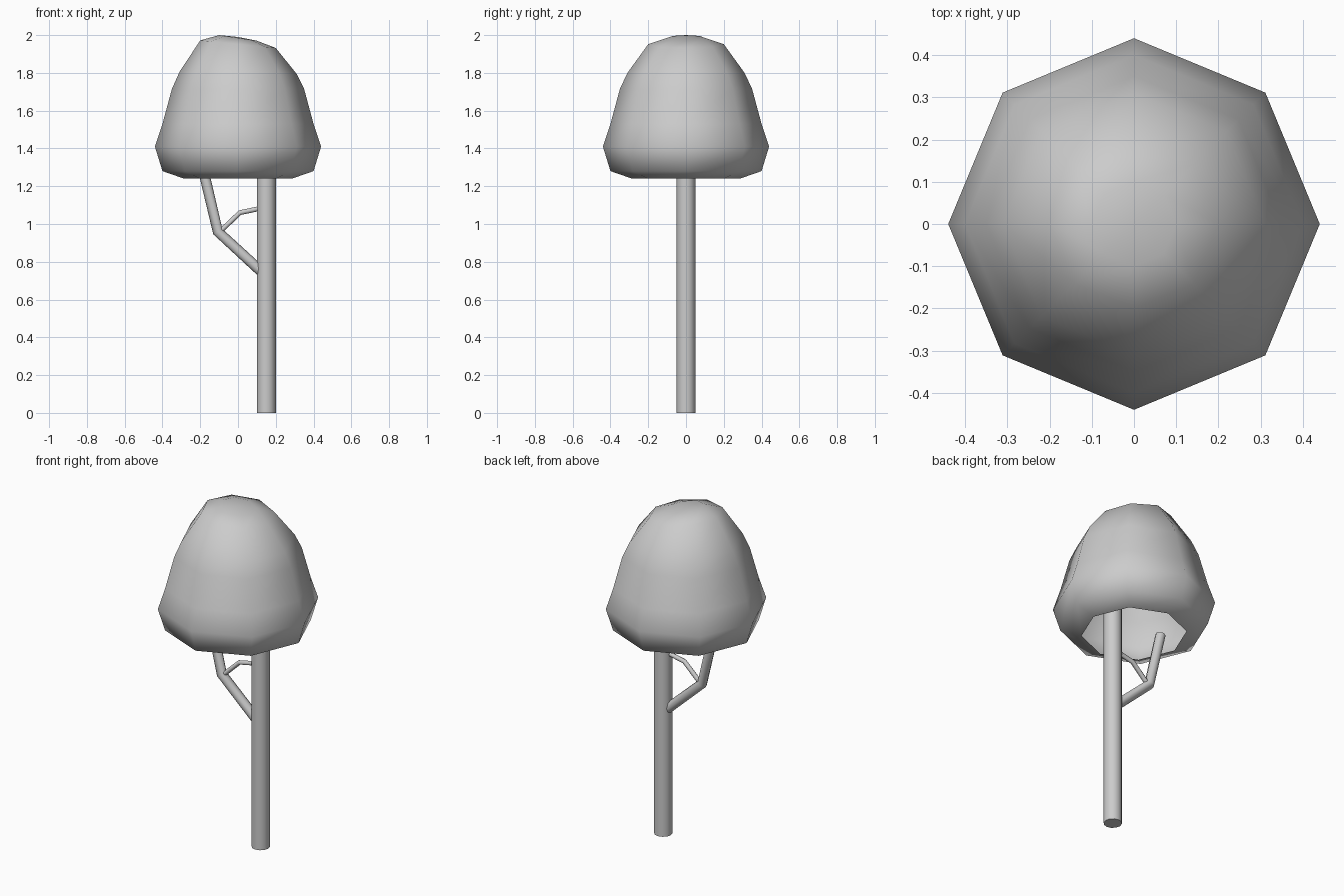
import bpy, bmesh, math

if "Cube" in bpy.data.objects:
    bpy.data.objects.remove(bpy.data.objects["Cube"])


def finish(obj, angle):
    bpy.ops.object.select_all(action='DESELECT')
    obj.select_set(True)
    bpy.context.view_layer.objects.active = obj
    if obj.type == 'CURVE':
        bpy.ops.object.convert(target='MESH')
    bpy.ops.object.shade_smooth_by_angle(angle=math.radians(angle))


def tube(name, points, radius):
    curve = bpy.data.curves.new(name, 'CURVE')
    curve.dimensions = '3D'
    curve.bevel_depth = radius
    curve.bevel_resolution = 2
    curve.use_fill_caps = True
    spline = curve.splines.new('POLY')
    spline.points.add(len(points) - 1)
    for p, (x, z) in zip(spline.points, points):
        p.co = (x, 0, z, 1)
    obj = bpy.data.objects.new(name, curve)
    bpy.context.collection.objects.link(obj)
    finish(obj, 60)


# Trunk
bpy.ops.mesh.primitive_cylinder_add(vertices=12, radius=0.05, depth=1.4,
                                    location=(0.15, 0, 0.7))
trunk = bpy.context.object
trunk.name = "trunk"
finish(trunk, 40)

# Branch and small twig joining it back to the trunk
tube("branch", [(0.13, 0.742), (-0.107, 0.96), (-0.187, 1.30)], 0.028)
tube("twig", [(-0.10, 0.955), (0.01, 1.06), (0.13, 1.085)], 0.013)

# Hollow eight-sided foliage, open below, with a tilted crown: radius, z, tilt
rings = [(0.285, 1.24, 0), (0.40, 1.28, 0), (0.44, 1.41, 0), (0.40, 1.53, 0),
         (0.35, 1.715, 0), (0.31, 1.80, 0.005), (0.20, 1.952, 0.02),
         (0.10, 1.985, 0.015)]
bm = bmesh.new()
loops = []
for r, z, tilt in rings:
    loops.append([bm.verts.new((r * math.cos(a), r * math.sin(a), z - tilt * math.cos(a)))
                  for a in (i * math.pi / 4 for i in range(8))])
for low, high in zip(loops, loops[1:]):
    for i in range(8):
        j = (i + 1) % 8
        bm.faces.new((low[i], low[j], high[j], high[i]))
top = bm.verts.new((0, 0, 1.99))
for i in range(8):
    bm.faces.new((loops[-1][i], loops[-1][(i + 1) % 8], top))
mesh = bpy.data.meshes.new("foliage")
bm.to_mesh(mesh)
bm.free()
foliage = bpy.data.objects.new("foliage", mesh)
bpy.context.collection.objects.link(foliage)
finish(foliage, 80)
